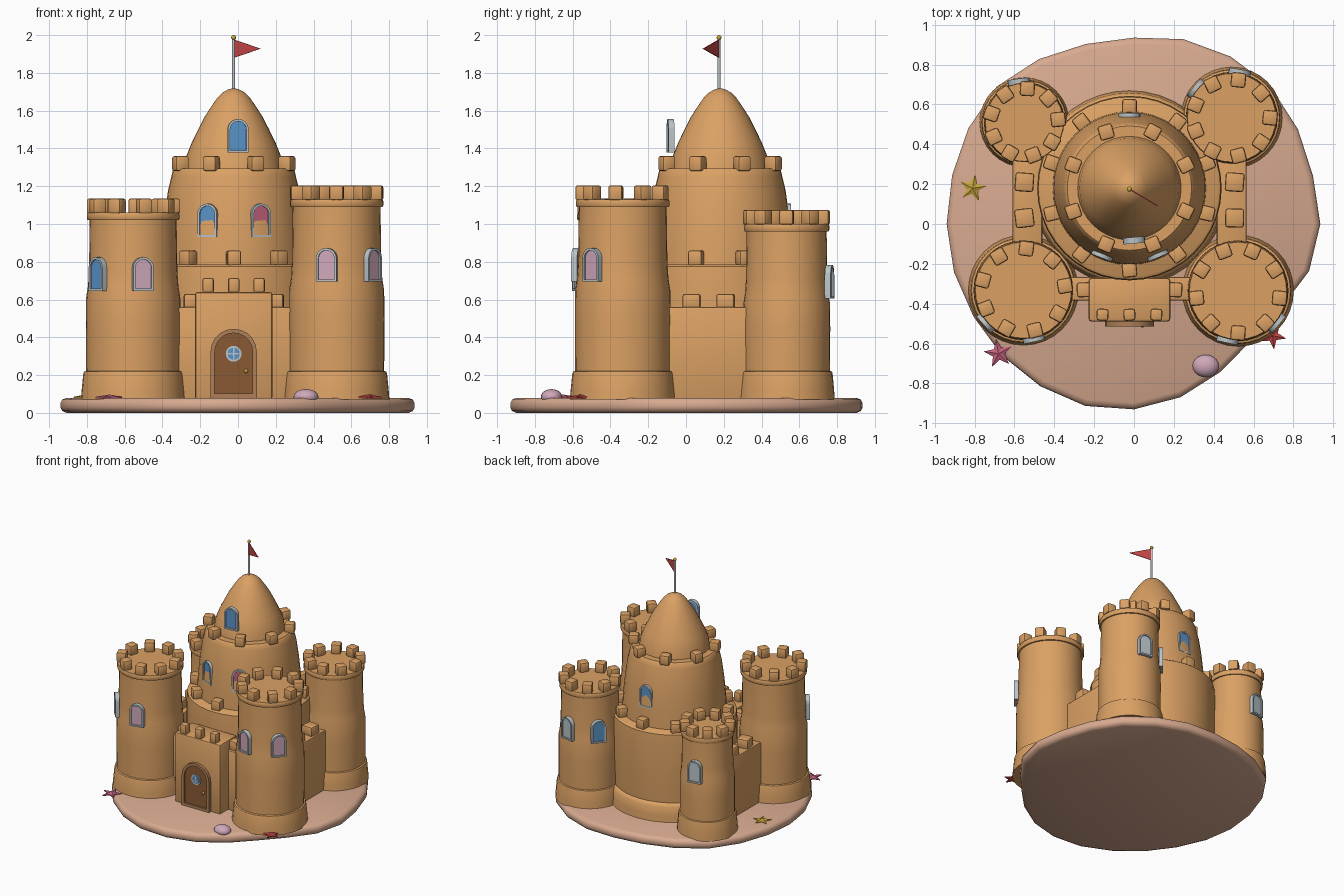
import bpy, bmesh, math, random
from mathutils import Matrix, Vector

if "Cube" in bpy.data.objects:
    bpy.data.objects.remove(bpy.data.objects["Cube"])

random.seed(4)


def mat(name, hexcol):
    lin = []
    for i in (0, 2, 4):
        c = int(hexcol[i:i + 2], 16) / 255
        lin.append(c / 12.92 if c < 0.04045 else ((c + 0.055) / 1.055) ** 2.4)
    m = bpy.data.materials.new(name)
    m.diffuse_color = (*lin, 1)
    m.use_nodes = True
    m.node_tree.nodes["Principled BSDF"].inputs["Base Color"].default_value = m.diffuse_color
    return m


SAND = mat("sand", "DBA164")
BEACH = mat("beach_sand", "D8AA90")
WOOD = mat("door_brown", "8A5A34")
TRIM = mat("door_trim_brown", "AE7F57")
FRAME = mat("pale_grey", "BAC4C8")
BLUE = mat("blue", "5A94C9")
PINK = mat("pink", "C4617E")
MAUVE = mat("mauve", "D0A8BA")
RED = mat("red", "C44545")
GOLD = mat("gold", "C8A63A")


def add(name, bm, material, loc=(0, 0, 0), rot=0, angle=40):
    """Turn a bmesh into a shaded object."""
    bmesh.ops.recalc_face_normals(bm, faces=bm.faces)
    me = bpy.data.meshes.new(name)
    bm.to_mesh(me)
    bm.free()
    me.materials.append(material)
    ob = bpy.data.objects.new(name, me)
    ob.location, ob.rotation_euler = loc, (0, 0, rot)
    bpy.context.collection.objects.link(ob)
    bpy.ops.object.select_all(action='DESELECT')
    ob.select_set(True)
    bpy.context.view_layer.objects.active = ob
    bpy.ops.object.shade_smooth_by_angle(angle=math.radians(angle))
    return ob


def loft(rings):
    """Skin closed rings of points and cap both ends."""
    bm = bmesh.new()
    vs = [[bm.verts.new(p) for p in r] for r in rings]
    n = len(vs[0])
    for a, b in zip(vs, vs[1:]):
        for i in range(n):
            bm.faces.new((a[i], a[(i + 1) % n], b[(i + 1) % n], b[i]))
    bm.faces.new(vs[0][::-1])
    bm.faces.new(vs[-1])
    return bm


def lathe(name, profile, loc, material, n=32):
    rings = [[(r * math.cos(2 * math.pi * i / n), r * math.sin(2 * math.pi * i / n), z)
              for i in range(n)] for r, z in profile]
    return add(name, loft(rings), material, loc)


def block(name, size, loc, rot=0, bevel=0.01, material=SAND):
    """Rounded box; loc is the middle of its underside."""
    bm = bmesh.new()
    bmesh.ops.create_cube(bm, size=1)
    bmesh.ops.scale(bm, vec=size, verts=bm.verts)
    bmesh.ops.translate(bm, vec=(0, 0, size[2] / 2), verts=bm.verts)
    bmesh.ops.bevel(bm, geom=bm.edges[:], offset=bevel, segments=2, profile=0.5, affect='EDGES')
    return add(name, bm, material, loc, rot)


def merlon(name, loc, rot, s=0.075):
    block(name, (s, s, 0.08), loc, rot + random.uniform(-0.12, 0.12), 0.013)


def merlon_ring(name, cx, cy, z, r, count, start):
    for i in range(count):
        a = math.radians(start) + 2 * math.pi * i / count
        merlon(name, (cx + r * math.cos(a), cy + r * math.sin(a), z), a)


def arch(w, h, y, n=10):
    """Arch outline in the xz plane, standing on z = 0."""
    r = w / 2
    top = [(r * math.cos(math.pi * i / n), y, h - r + r * math.sin(math.pi * i / n))
           for i in range(n + 1)]
    return [(r, y, 0)] + top + [(-r, y, 0)]


def arch_frame(name, w, h, t, d, loc, rot, material):
    """Arched ring, d deep, with its front facing local -y."""
    inner = [(x, z + t if z == 0 else z) for x, _, z in arch(w - 2 * t, h - t, 0)]
    outer = [(x, z) for x, _, z in arch(w, h, 0)]
    bm = bmesh.new()
    loops = [[bm.verts.new((x, y, z)) for x, z in pts]
             for pts, y in ((outer, 0), (outer, -d), (inner, -d), (inner, 0))]
    n = len(outer)
    for k in range(4):
        a, b = loops[k], loops[(k + 1) % 4]
        for i in range(n):
            bm.faces.new((a[i], a[(i + 1) % n], b[(i + 1) % n], b[i]))
    add(name, bm, material, loc, rot)


def window(name, cx, cy, r, angle, z, pane, w=0.11, h=0.178):
    a = math.radians(angle)
    loc = (cx + r * math.cos(a), cy + r * math.sin(a), z)
    arch_frame(name + "_frame", w, h, 0.012, 0.032, loc, a + math.pi / 2, FRAME)
    bm = loft([arch(w - 0.01, h - 0.006, -0.004), arch(w - 0.01, h - 0.006, -0.022)])
    add(name + "_pane", bm, pane, loc, a + math.pi / 2)


# Beach base with an uneven outline
radii = [.935, .93, .95, .972, .97, .96, .935, .935, .955, .975, .96, .945,
         .94, .935, .93, .935, .94, .945, .93, .90, .86, .83, .85, .91]
outline = [(r * math.cos(math.radians(15 * i)), r * math.sin(math.radians(15 * i)))
           for i, r in enumerate(radii)]
steps = ((.965, 0), (.99, .01), (1, .028), (1, .052), (.99, .07), (.965, .08))
add("beach_base", loft([[(x * s, y * s, z) for x, y in outline] for s, z in steps]), BEACH)

# Corner towers: x, y, foot radius, roof height, merlon start angle, window (angle, colour) pairs
towers = {
    "front_left": (-.555, -.332, .277, 1.06, 86, ((-78, MAUVE), (-139, BLUE))),
    "front_right": (.522, -.335, .28, 1.13, 70, ((-102, MAUVE), (-40, MAUVE))),
    "back_right": (.49, .533, .255, 1.0, 80, ((80, FRAME), (141, BLUE))),
    "back_left": (-.55, .51, .225, .89, 85, ((98, FRAME),)),
}
for key, (x, y, R, top, start, wins) in towers.items():
    h = top - 0.08
    lathe(key + "_tower", [
        (R, .07), (R * .985, .12), (R * .955, .205), (R * .94, .218), (R * .9, .222),
        (R * .905, .08 + h * .4), (R * .9, .08 + h * .54), (R * .865, .08 + h * .6),
        (R * .845, .08 + h * .68), (R * .83, top - .04), (R * .87, top - .04),
        (R * .885, top - .03), (R * .885, top - .01), (R * .87, top)], (x, y, 0), SAND)
    merlon_ring(key + "_merlon", x, y, top - .005, R * .755, 9, start)
    for ang, col in wins:
        window(key + "_window", x, y, R * .84, ang, top * .69 - .085, col)

# Central keep: two tiers and a dome
KX, KY = -.023, .18
lathe("keep_lower_tier", [(.49, .07), (.485, .13), (.478, .2), (.465, .218), (.452, .222),
                          (.462, .45), (.463, .7), (.458, .775), (.445, .785)], (KX, KY, 0), SAND, 40)
lathe("keep_upper_tier", [(.385, .77), (.38, .9), (.365, 1.05), (.347, 1.18), (.33, 1.25),
                          (.322, 1.285), (.312, 1.295)], (KX, KY, 0), SAND, 40)
lathe("keep_dome", [(.262, 1.28), (.25, 1.36), (.222, 1.43), (.188, 1.5), (.155, 1.565),
                    (.12, 1.62), (.085, 1.67), (.06, 1.695), (.03, 1.712), (.008, 1.718)],
      (KX, KY, 0), SAND, 40)
merlon_ring("keep_lower_merlon", KX, KY, .78, .41, 10, -90)
merlon_ring("keep_upper_merlon", KX, KY, 1.28, .305, 8, 22.5)
window("keep_window", KX, KY, .345, -112, .93, BLUE)
window("keep_window", KX, KY, .345, -67, .93, PINK)
window("keep_window", KX, KY, .345, 90, .93, BLUE)
window("dome_window", KX, KY, .247, -85, 1.378, BLUE)

# Side walls and front wall
for wx in (-.535, .49):
    block("side_wall", (.15, .7, .49), (wx, .11, .07))
    for wy in (.03, .21):
        merlon("side_wall_merlon", (wx - .015 * (wx < 0) + .015 * (wx > 0), wy, .55), 0, .095)
block("front_wall", (.9, .12, .49), (KX, -.325, .07))
for wx in (-.25, .205):
    merlon("front_wall_merlon", (wx, -.33, .55), 0)

# Gatehouse
block("gatehouse", (.41, .22, .57), (KX, -.38, .07), 0, .015)
for dx in (-.135, 0, .135):
    merlon("gatehouse_merlon", (KX + dx, -.455, .635), 0, .06)
arch_frame("door_frame", .245, .365, .022, .035, (KX, -.48, .08), 0, TRIM)
add("door", loft([arch(.21, .35, -.005), arch(.21, .35, -.022)]), WOOD, (KX, -.48, .08))


def disc(name, r, depth, loc, material, axis='X', n=20):
    bm = bmesh.new()
    bmesh.ops.create_cone(bm, cap_ends=True, segments=n, radius1=r, radius2=r, depth=depth)
    if axis == 'X':
        bmesh.ops.rotate(bm, verts=bm.verts, matrix=Matrix.Rotation(math.pi / 2, 3, 'X'))
    return add(name, bm, material, loc)


def ball(name, r, loc, material, squash=(1, 1, 1)):
    bm = bmesh.new()
    bmesh.ops.create_uvsphere(bm, u_segments=20, v_segments=12, radius=r)
    bmesh.ops.scale(bm, vec=squash, verts=bm.verts)
    return add(name, bm, material, loc)


# Door porthole and knob
disc("porthole_rim", .042, .008, (KX, -.504, .313), FRAME)
disc("porthole_glass", .032, .008, (KX, -.507, .313), BLUE)
block("porthole_bar", (.008, .006, .066), (KX, -.511, .28), 0, .001, FRAME)
block("porthole_bar", (.066, .006, .008), (KX, -.511, .309), 0, .001, FRAME)
ball("door_knob", .011, (.043, -.508, .222), GOLD)

# Flag on the dome
disc("flagpole", .008, .29, (KX, .175, 1.84), FRAME, 'Z', 10)
ball("flagpole_knob", .013, (KX, .175, 1.987), GOLD)
u = Vector((.855, -.51, 0)).normalized()
side = Vector((-u.y, u.x, 0)) * .003
add("flag", loft([[u * d + side * s + Vector((0, 0, z)) for d, z in ((0, 1.88), (.165, 1.928), (0, 1.977))]
                  for s in (-1, 1)]), RED, (KX, .175, 0))


# Starfish and shell on the sand
def starfish(name, x, y, r, turn, material):
    bm = bmesh.new()
    rim = []
    for i in range(10):
        a = math.radians(turn + 36 * i)
        q = r if i % 2 == 0 else r * .42
        rim.append((q * math.cos(a), q * math.sin(a)))
    low = [bm.verts.new((px, py, 0)) for px, py in rim]
    mid = [bm.verts.new((px, py, .008)) for px, py in rim]
    peak = bm.verts.new((0, 0, .02))
    for i in range(10):
        j = (i + 1) % 10
        bm.faces.new((low[i], low[j], mid[j], mid[i]))
        bm.faces.new((mid[i], mid[j], peak))
    bm.faces.new(low[::-1])
    add(name, bm, material, (x, y, .077), 0, 20)


starfish("yellow_starfish", -.81, .18, .07, 80, GOLD)
starfish("pink_starfish", -.68, -.65, .075, 100, PINK)
starfish("red_starfish", .695, -.56, .07, 60, RED)
ball("shell", .066, (.36, -.712, .085), MAUVE, (1, .85, .62))
